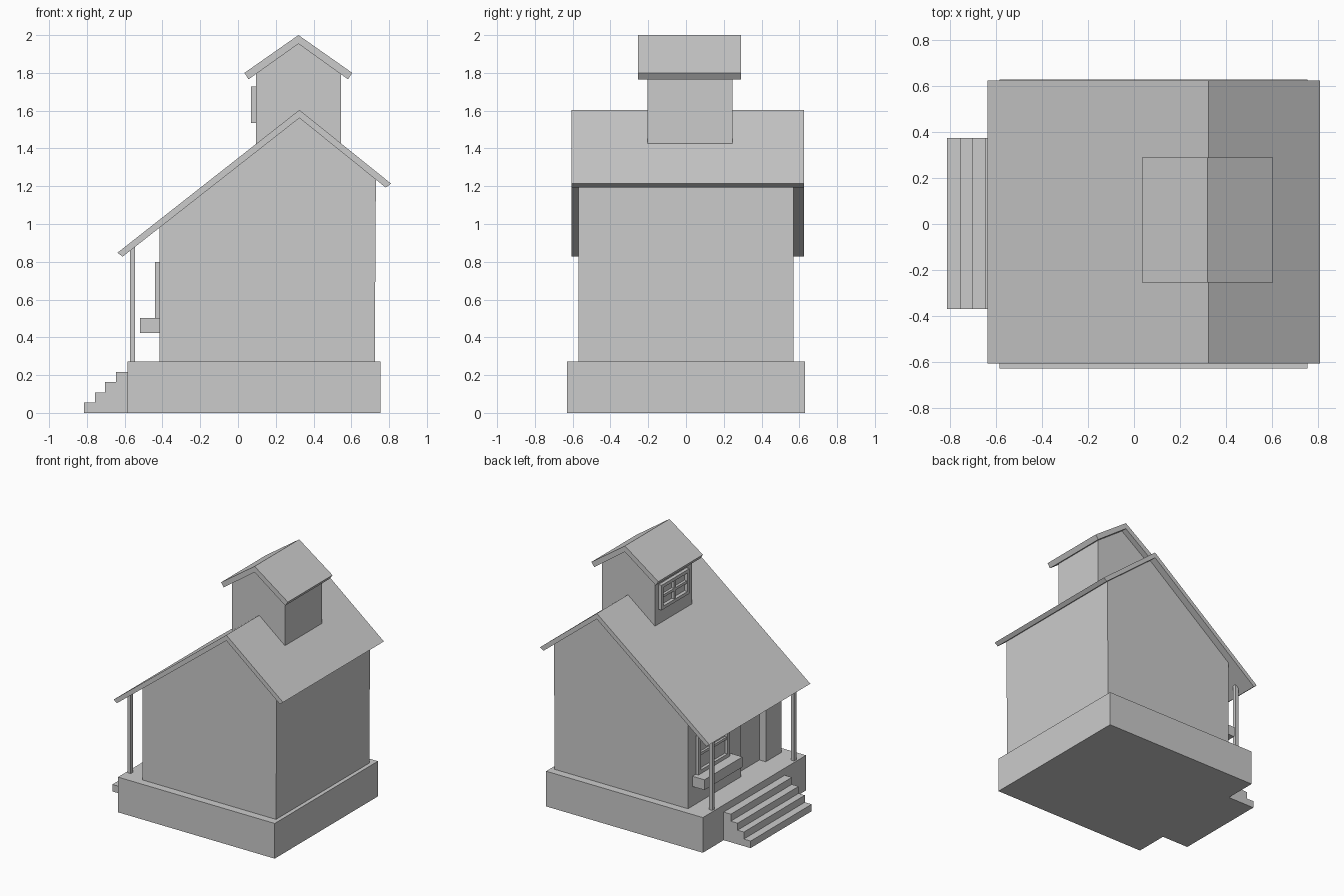
import bpy
import bmesh

cube = bpy.data.objects.get("Cube")
if cube:
    bpy.data.objects.remove(cube, do_unlink=True)

grey = bpy.data.materials.new("light_grey")
grey.use_nodes = True
grey.diffuse_color = (0.6, 0.6, 0.6, 1)
grey.node_tree.nodes["Principled BSDF"].inputs["Base Color"].default_value = grey.diffuse_color


def extrude(name, profile, y0, y1):
    """Solid made by sweeping an (x, z) outline along y."""
    bm = bmesh.new()
    face = bm.faces.new([bm.verts.new((x, y0, z)) for x, z in profile])
    swept = bmesh.ops.extrude_face_region(bm, geom=[face])["geom"]
    verts = [v for v in swept if isinstance(v, bmesh.types.BMVert)]
    bmesh.ops.translate(bm, verts=verts, vec=(0, y1 - y0, 0))
    bmesh.ops.recalc_face_normals(bm, faces=bm.faces)
    mesh = bpy.data.meshes.new(name)
    bm.to_mesh(mesh)
    bm.free()
    mesh.materials.append(grey)
    obj = bpy.data.objects.new(name, mesh)
    bpy.context.collection.objects.link(obj)
    return obj


def box(name, x, y, z):
    outline = [(x[0], z[0]), (x[1], z[0]), (x[1], z[1]), (x[0], z[1])]
    return extrude(name, outline, y[0], y[1])


def window(name, x, y, z, rim, bar):
    """Frame with a cross of glazing bars, facing -x."""
    (y0, y1), (z0, z1) = y, z
    ym, zm = (y0 + y1) / 2, (z0 + z1) / 2
    box(name + "_side_a", x, (y0, y0 + rim), z)
    box(name + "_side_b", x, (y1 - rim, y1), z)
    inner = (y0 + rim, y1 - rim)
    box(name + "_bottom", x, inner, (z0, z0 + rim))
    box(name + "_top", x, inner, (z1 - rim, z1))
    bar_x = (x[0] + 0.006, x[1])
    box(name + "_upright_bar", bar_x, (ym - bar, ym + bar), (z0 + rim, z1 - rim))
    box(name + "_cross_bar", bar_x, inner, (zm - bar, zm + bar))


# Foundation and porch floor
FLOOR = 0.272
box("foundation", (-0.585, 0.755), (-0.63, 0.63), (0, FLOOR))

# Porch steps as one stair outline
rise = 0.0543
treads = [-0.815, -0.757, -0.704, -0.646]
stairs = [(-0.585, 0)]
for i, x in enumerate(treads):
    stairs += [(x, i * rise), (x, (i + 1) * rise)]
stairs.append((-0.585, len(treads) * rise))
extrude("porch_steps", stairs, -0.37, 0.375)

# House walls with gables, and a recessed doorway
walls = extrude("house_walls", [(-0.416, FLOOR), (0.724, FLOOR), (0.73, 1.236),
                                (0.325, 1.565), (-0.416, 0.98)], -0.57, 0.57)
cutter = box("doorway_cutter", (-0.6, -0.362), (-0.38, -0.076), (0.2, 0.85))
cutter.hide_render = True
cut = walls.modifiers.new("doorway", "BOOLEAN")
cut.operation = "DIFFERENCE"
cut.solver = "EXACT"
cut.object = cutter
bpy.context.view_layer.objects.active = walls
bpy.ops.object.modifier_apply(modifier=cut.name)
bpy.data.objects.remove(cutter, do_unlink=True)

# Main roof, long slope over the porch
extrude("main_roof", [(-0.638, 0.848), (-0.611, 0.827), (0.325, 1.561),
                      (0.782, 1.193), (0.81, 1.214), (0.325, 1.604)], -0.607, 0.625)

# Porch posts
for side, y in (("right", -0.518), ("left", 0.482)):
    box("porch_post_" + side, (-0.572, -0.545), (y - 0.014, y + 0.014), (FLOOR, 0.885))

# Porch window and planter
window("porch_window", (-0.439, -0.41), (0.09, 0.475), (0.5, 0.80), 0.03, 0.01)
box("window_planter", (-0.518, -0.41), (0.05, 0.515), (0.423, 0.502))

# Dormer tower, its roof and window
extrude("tower_walls", [(0.094, 1.33), (0.545, 1.33), (0.545, 1.797),
                        (0.32, 1.957), (0.094, 1.797)], -0.205, 0.245)
extrude("tower_roof", [(0.034, 1.80), (0.056, 1.766), (0.32, 1.954),
                       (0.582, 1.766), (0.605, 1.80), (0.32, 2.0)], -0.255, 0.29)
window("tower_window", (0.068, 0.1), (-0.14, 0.2), (1.535, 1.728), 0.025, 0.01)
